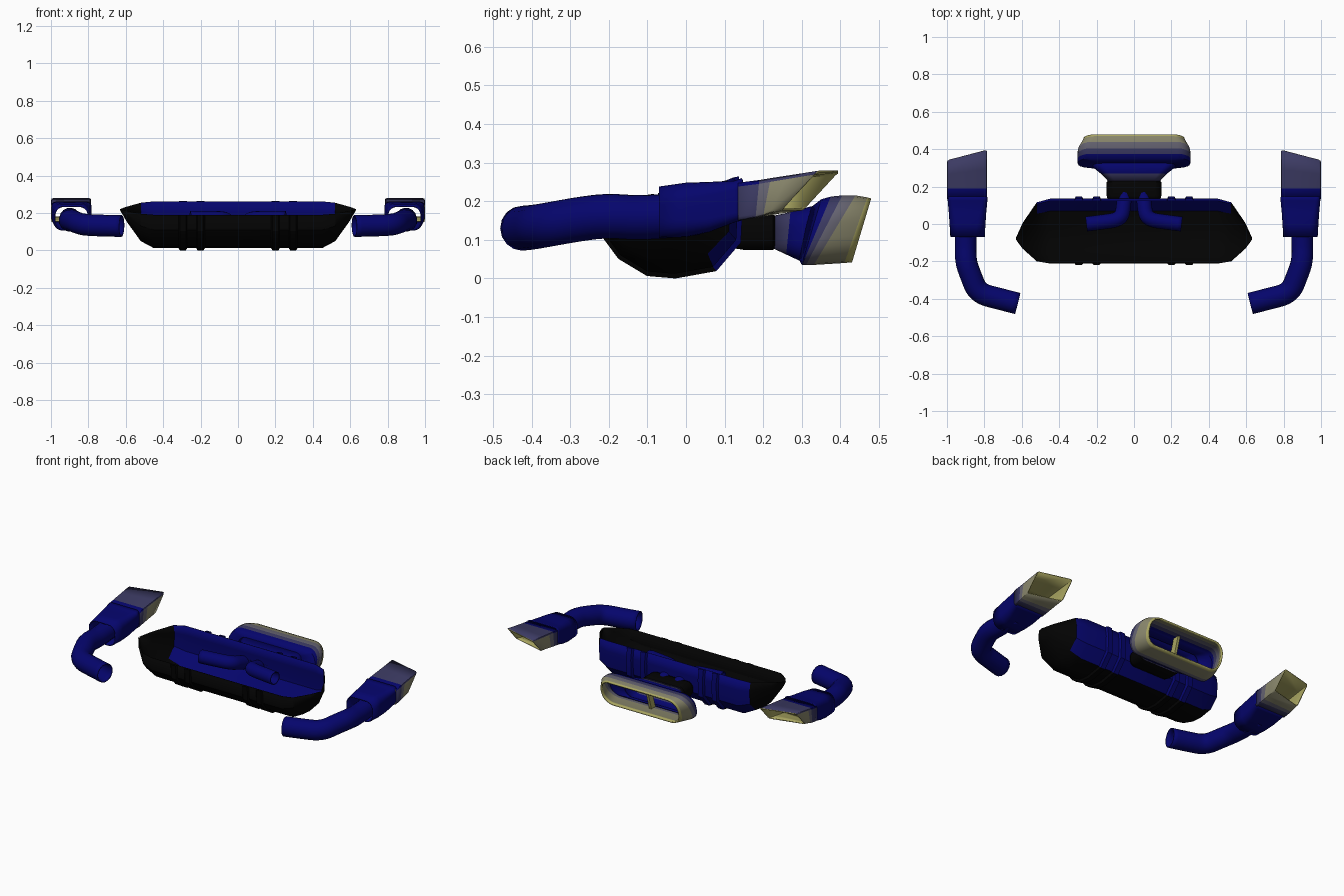
import bpy, bmesh, math

cube = bpy.data.objects.get("Cube")
if cube:
    bpy.data.objects.remove(cube, do_unlink=True)


def material(name, rgb):
    m = bpy.data.materials.new(name)
    m.use_nodes = True
    m.diffuse_color = (*rgb, 1)
    m.node_tree.nodes["Principled BSDF"].inputs["Base Color"].default_value = (*rgb, 1)
    return m


MATS = [material("heat_blue", (0.0015, 0.0015, 0.15)),
        material("matte_black", (0.0008, 0.0008, 0.0008)),
        material("heat_purple", (0.045, 0.043, 0.125)),
        material("heat_mauve", (0.13, 0.125, 0.165)),
        material("heat_khaki", (0.25, 0.24, 0.15)),
        material("heat_straw", (0.40, 0.38, 0.12))]
BLUE, BLACK, PURPLE, MAUVE, KHAKI, STRAW = range(6)


def finish(ob, thickness=0.006, mirror=False, lining=0):
    """Smooth shading, wall thickness and an optional mirrored twin."""
    me = ob.data
    for p in me.polygons:
        p.use_smooth = True
    me.set_sharp_from_angle(angle=math.radians(32))
    if thickness:
        s = ob.modifiers.new("wall", "SOLIDIFY")
        s.thickness, s.offset = thickness, -1
        s.material_offset = s.material_offset_rim = lining
    if mirror:
        ob.modifiers.new("pair", "MIRROR")
    return ob


def loft(name, rings, paint, closed=True, caps=False, **kw):
    """Skin a list of equal rings; paint(segment, side, face) picks the colour."""
    bm = bmesh.new()
    rows = [[bm.verts.new(p) for p in ring] for ring in rings]
    n = len(rows[0])
    for i in range(len(rows) - 1):
        for j in range(n if closed else n - 1):
            k = (j + 1) % n
            f = bm.faces.new((rows[i][j], rows[i][k], rows[i + 1][k], rows[i + 1][j]))
            f.material_index = paint(i, j, f)
    if caps:
        for r in (rows[0], rows[-1]):
            bm.faces.new(r).material_index = paint(0, 0, None)
    bmesh.ops.recalc_face_normals(bm, faces=bm.faces)
    me = bpy.data.meshes.new(name)
    bm.to_mesh(me)
    bm.free()
    for m in MATS:
        me.materials.append(m)
    ob = bpy.data.objects.new(name, me)
    bpy.context.collection.objects.link(ob)
    return finish(ob, **kw)


def rounded_ring(y, cx, hx, lo, hi, r, lean=0.0, skew=0.0, steps=5):
    """Rounded rectangle facing y; lean shifts y with height, skew with x."""
    cz, hz = (lo + hi) / 2, (hi - lo) / 2
    pts = []
    for q, (sx, sz) in enumerate(((1, 1), (-1, 1), (-1, -1), (1, -1))):
        for s in range(steps + 1):
            a = (q + s / steps) * math.pi / 2
            dx = sx * (hx - r) + r * math.cos(a)
            dz = sz * (hz - r) + r * math.sin(a)
            pts.append((cx + dx, y + lean * dz + skew * dx, cz + dz))
    return pts


def tube(name, path, radius):
    """Mirrored pair of round pipes swept along a smooth path."""
    cu = bpy.data.curves.new(name, "CURVE")
    cu.dimensions = "3D"
    cu.bevel_depth, cu.bevel_resolution = radius, 6
    sp = cu.splines.new("NURBS")
    sp.points.add(len(path) - 1)
    for pt, co in zip(sp.points, path):
        pt.co = (*co, 1)
    sp.use_endpoint_u, sp.order_u, sp.resolution_u = True, 3, 6
    tmp = bpy.data.objects.new(name + "_path", cu)
    bpy.context.collection.objects.link(tmp)
    bpy.context.view_layer.update()
    me = bpy.data.meshes.new_from_object(tmp.evaluated_get(bpy.context.evaluated_depsgraph_get()))
    bpy.data.objects.remove(tmp, do_unlink=True)
    me.materials.clear()
    me.materials.append(MATS[BLUE])
    ob = bpy.data.objects.new(name, me)
    bpy.context.collection.objects.link(ob)
    return finish(ob, mirror=True)


# Muffler shell: open-topped trough with tapered ends, blue rear wall
profile = [(-0.211, 0.19), (-0.207, 0.11), (-0.17, 0.06), (-0.1, 0.018), (-0.03, 0.012),
           (0.07, 0.03), (0.13, 0.1), (0.135, 0.2), (0.125, 0.262)]


def section(x, a, b):
    return [(x, -0.08 + (y + 0.08) * a, 0.22 + (z - 0.22) * b) for y, z in profile]


def muffler_paint(i, j, f):
    return BLUE if j >= 5 and abs(f.calc_center_median().x) < 0.51 else BLACK


half = [(0.45, 1, 1), (0.52, 0.91, 0.82), (0.595, 0.4, 0.32), (0.63, 0.04, 0.03)]
stations = [(-x, a, b) for x, a, b in reversed(half)] + half
loft("muffler_shell", [section(*s) for s in stations], muffler_paint,
     closed=False, thickness=0.003)

# Raised straps around the outside of the muffler
for c in (0.2, 0.295):
    bands = [(c - 0.023, 1, 1), (c - 0.016, 1.058, 1.058),
             (c + 0.016, 1.058, 1.058), (c + 0.023, 1, 1)]
    loft("muffler_strap", [section(*s) for s in bands], muffler_paint,
         closed=False, thickness=0, mirror=True)

# Twin pipes inside the muffler
tube("inner_pipe", [(0.255, 0.0, 0.17), (0.17, 0.01, 0.17), (0.07, 0.025, 0.17),
                    (0.055, 0.09, 0.15), (0.05, 0.17, 0.125)], 0.04)

# Centre outlet: collar, flared funnel and banded tip
loft("outlet_collar", [rounded_ring(y, 0, hx, 0.12 - h, 0.12 + h, 0.035)
                       for y, hx, h in ((0.13, 0.14, 0.043), (0.15, 0.146, 0.046),
                                        (0.225, 0.146, 0.046), (0.235, 0.135, 0.04))],
     lambda i, j, f: BLACK)

flare = [(0.225, 0.135, 0.078, 0.162, 0.035, 0), (0.265, 0.17, 0.062, 0.172, 0.04, 0.1),
         (0.31, 0.222, 0.045, 0.187, 0.05, 0.2)]
loft("outlet_funnel", [rounded_ring(y, 0, hx, lo, hi, r, ln) for y, hx, lo, hi, r, ln in flare],
     lambda i, j, f: (PURPLE, BLUE)[i])

tip = [(0.305, 0.21, 0.05, 0.18, 0.05, 0.2), (0.325, 0.3, 0.036, 0.205, 0.07, 0.3),
       (0.338, 0.303, 0.035, 0.212, 0.07, 0.42), (0.358, 0.303, 0.035, 0.215, 0.07, 0.52),
       (0.385, 0.3, 0.035, 0.215, 0.07, 0.6), (0.44, 0.275, 0.04, 0.21, 0.07, 0.35),
       (0.455, 0.27, 0.042, 0.207, 0.07, 0.3)]
loft("outlet_tip", [rounded_ring(y, 0, hx, lo, hi, r, ln) for y, hx, lo, hi, r, ln in tip],
     lambda i, j, f: (BLUE, BLUE, PURPLE, MAUVE, KHAKI, STRAW)[i], thickness=0.01)

# Slim upright divider deep inside the tip
loft("tip_divider", [rounded_ring(y, 0, 0.008, 0.045, 0.2, 0.003, 0.3) for y in (0.335, 0.375)],
     lambda i, j, f: STRAW, caps=True, thickness=0)

# Side pipes
tube("side_pipe", [(0.622, -0.425, 0.13), (0.72, -0.4, 0.132), (0.835, -0.37, 0.137),
                   (0.875, -0.27, 0.155), (0.9, -0.2, 0.163), (0.9, -0.1, 0.155),
                   (0.898, 0.03, 0.17)], 0.058)

# Flattened sleeves around the side pipe ends
sleeve = [(-0.07, 0.092, 0.105, 0.238, 0.05), (0.0, 0.096, 0.107, 0.248, 0.045),
          (0.06, 0.1, 0.12, 0.25, 0.035), (0.125, 0.106, 0.145, 0.253, 0.025),
          (0.145, 0.106, 0.15, 0.26, 0.02)]
loft("side_sleeve", [rounded_ring(y, 0.89, hx, lo, hi, r) for y, hx, lo, hi, r in sleeve],
     lambda i, j, f: BLUE, mirror=True)


# Slanted side tips: purple roof, banded sides, straw floor and lining
def side_tip_paint(i, j, f):
    z = f.calc_center_median().z
    if z > 0.24:
        return (BLUE, PURPLE, PURPLE, PURPLE)[i]
    if z < 0.18 and abs(f.normal.z) > 0.7:
        return (PURPLE, MAUVE, STRAW, STRAW)[i]
    return (PURPLE, MAUVE, KHAKI, KHAKI)[i]


side = [(0.135, 0.15, 0.248, 0, 0), (0.185, 0.157, 0.255, 0.1, 0),
        (0.215, 0.162, 0.26, 0.2, -0.05), (0.255, 0.168, 0.267, 0.5, -0.14),
        (0.322, 0.176, 0.279, 0.9, -0.26)]
loft("side_tip", [rounded_ring(y, 0.892, 0.107, lo, hi, 0.01, ln, sk, steps=2)
                  for y, lo, hi, ln, sk in side], side_tip_paint, mirror=True, lining=STRAW)
